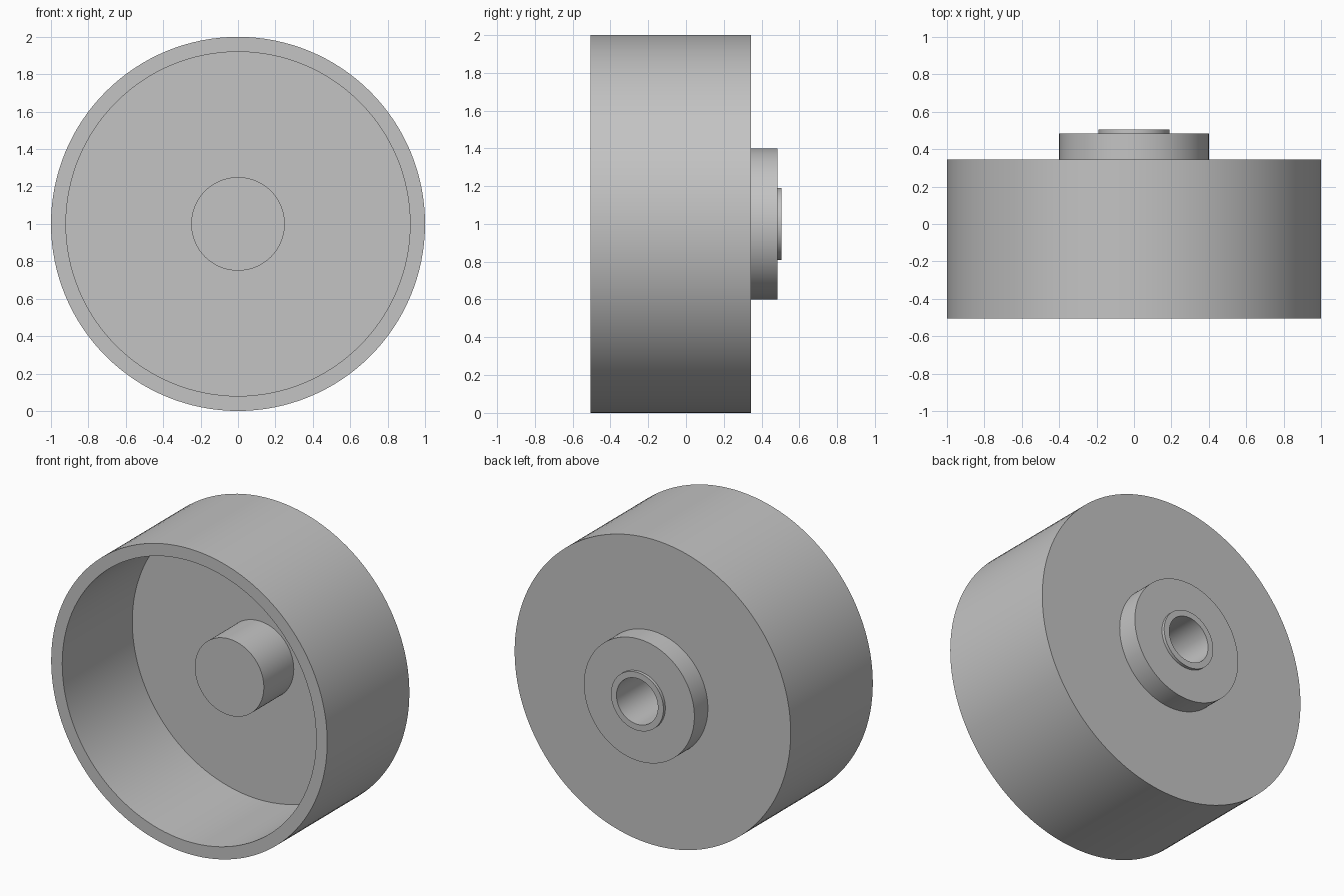
import bpy
import bmesh
from math import cos, sin, tau, radians

cube = bpy.data.objects.get("Cube")
if cube:
    bpy.data.objects.remove(cube, do_unlink=True)

SEGMENTS = 128
CENTRE_Z = 1.0

grey = bpy.data.materials.new("plain grey")
grey.use_nodes = True
colour = (0.55, 0.55, 0.55, 1)
grey.diffuse_color = colour
grey.node_tree.nodes["Principled BSDF"].inputs["Base Color"].default_value = colour


def lathe(name, profile):
    """Revolve (radius, y) points about the wheel's axle; surfaces face outward."""
    bm = bmesh.new()
    rings = []
    for i in range(SEGMENTS):
        a = tau * i / SEGMENTS
        rings.append([bm.verts.new((r * cos(a), y, r * sin(a))) for r, y in profile])
    for i, ring in enumerate(rings):
        following = rings[(i + 1) % SEGMENTS]
        for j in range(len(profile) - 1):
            bm.faces.new((ring[j], ring[j + 1], following[j + 1], following[j]))
    bmesh.ops.remove_doubles(bm, verts=bm.verts, dist=0.0001)
    mesh = bpy.data.meshes.new(name)
    bm.to_mesh(mesh)
    bm.free()
    mesh.materials.append(grey)
    obj = bpy.data.objects.new(name, mesh)
    obj.location.z = CENTRE_Z
    bpy.context.collection.objects.link(obj)
    bpy.ops.object.select_all(action="DESELECT")
    obj.select_set(True)
    bpy.context.view_layer.objects.active = obj
    bpy.ops.object.shade_smooth_by_angle(angle=radians(30))


FRONT, BACK = -0.505, 0.345
FLOOR = 0.22
BOSS_BACK, TIP = 0.485, 0.505

# Closed post standing inside the drum
lathe("hub_post", [(0, -0.09), (0.25, -0.09), (0.25, FLOOR)])

# Hollow drum: floor, inner wall, rim, tread and back
lathe("drum", [(0.25, FLOOR), (0.92, FLOOR), (0.92, FRONT),
               (1, FRONT), (1, BACK), (0.4, BACK)])

# Raised disc on the back
lathe("back_boss", [(0.4, BACK), (0.4, BOSS_BACK), (0.19, BOSS_BACK)])

# Thin collar and the blind axle hole
lathe("axle_collar", [(0.19, BOSS_BACK), (0.19, TIP), (0.15, TIP),
                      (0.15, -0.02), (0, -0.02)])
